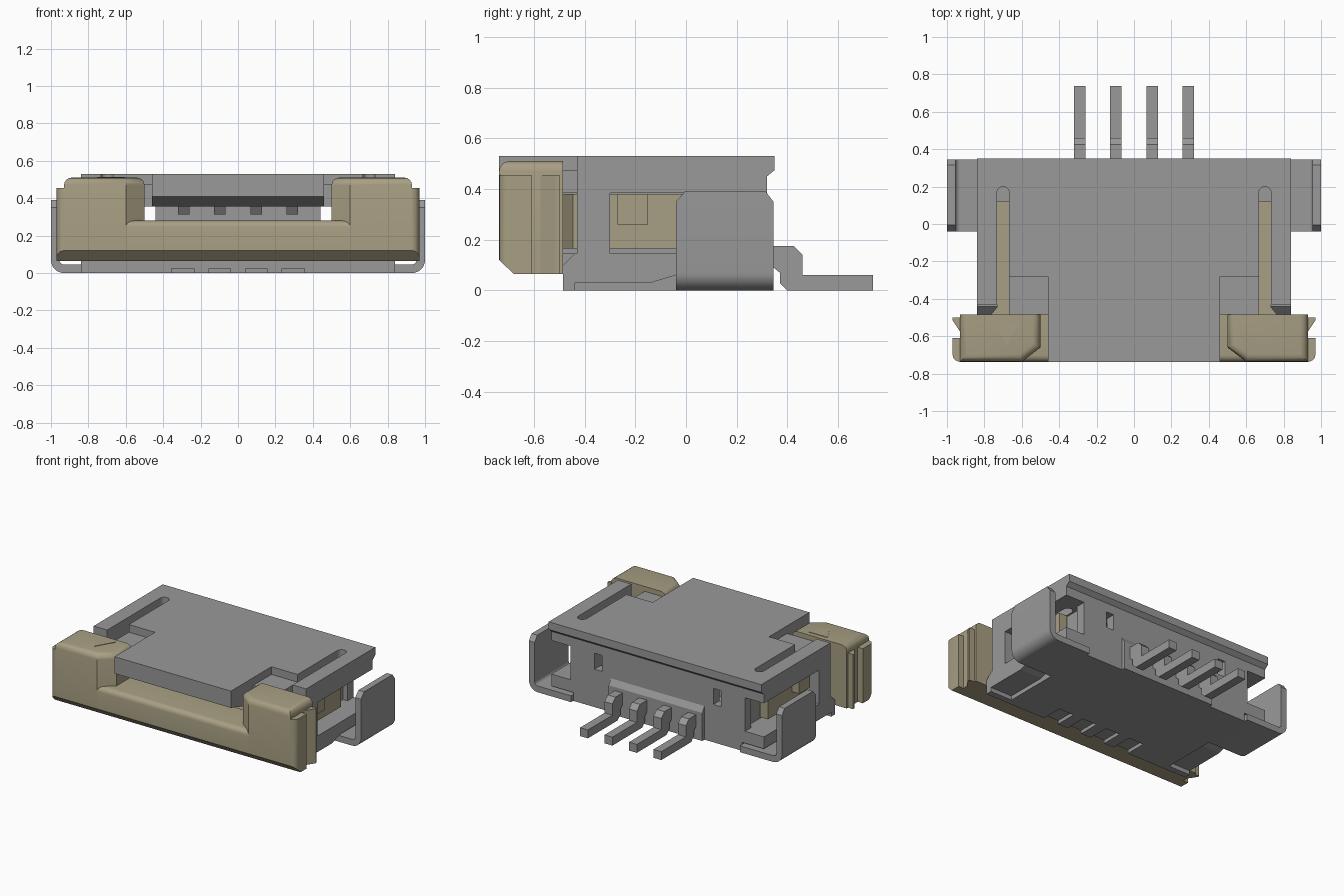
import bpy, bmesh, math

if "Cube" in bpy.data.objects:
    bpy.data.objects.remove(bpy.data.objects["Cube"])


def material(name, col):
    m = bpy.data.materials.new(name)
    m.diffuse_color = (*col, 1)
    m.use_nodes = True
    m.node_tree.nodes["Principled BSDF"].inputs["Base Color"].default_value = m.diffuse_color
    return m


GRAY = material("neutral gray", (0.32, 0.32, 0.32))
BEIGE = material("beige", (0.39, 0.345, 0.227))


def prism(bm, axis, pts, lo, hi):
    """Extrude a closed profile: axis x uses (y,z), y uses (x,z), z uses (x,y)."""
    def place(p, t):
        return {"x": (t, p[0], p[1]), "y": (p[0], t, p[1]), "z": (p[0], p[1], t)}[axis]
    a = [bm.verts.new(place(p, lo)) for p in pts]
    b = [bm.verts.new(place(p, hi)) for p in pts]
    faces = [bm.faces.new(a), bm.faces.new(b[::-1])]
    n = len(pts)
    for i in range(n):
        j = (i + 1) % n
        faces.append(bm.faces.new((a[i], b[i], b[j], a[j])))
    bmesh.ops.recalc_face_normals(bm, faces=faces)


def box(bm, x0, x1, y0, y1, z0, z1):
    x0, x1 = sorted((x0, x1))
    prism(bm, "z", [(x0, y0), (x1, y0), (x1, y1), (x0, y1)], z0, z1)


def finish(bm, name, mat, smooth=False):
    me = bpy.data.meshes.new(name)
    bmesh.ops.recalc_face_normals(bm, faces=bm.faces[:])
    bm.to_mesh(me)
    bm.free()
    ob = bpy.data.objects.new(name, me)
    me.materials.append(mat)
    bpy.context.collection.objects.link(ob)
    if smooth:
        bpy.context.view_layer.objects.active = ob
        ob.select_set(True)
        bpy.ops.object.shade_smooth_by_angle(angle=math.radians(32))
        ob.select_set(False)
    return ob


def arc(cx, cy, r, a0, a1, n):
    return [(cx + r * math.cos(math.radians(a0 + (a1 - a0) * i / n)),
             cy + r * math.sin(math.radians(a0 + (a1 - a0) * i / n))) for i in range(n + 1)]


def flip(pts):
    return [(-x, y) for x, y in reversed(pts)]


def cut_below(bm):
    """Front bottom chamfer of the slider."""
    r = bmesh.ops.bisect_plane(bm, geom=bm.verts[:] + bm.edges[:] + bm.faces[:],
                               plane_co=(0, -.737, .12), plane_no=(0, -.055, -.057),
                               clear_outer=True)
    edges = [e for e in r["geom_cut"] if isinstance(e, bmesh.types.BMEdge)]
    bmesh.ops.holes_fill(bm, edges=edges)


FRONT, BACK = -.737, .35

# Housing top: two layers with open-ended slots and shallow front pockets
slot = arc(.7, .167, .033, 180, 0, 8)
upper = [(.46, FRONT), (.46, -.28), (.667, -.28)] + slot + [(.733, -.43), (.84, -.43), (.84, BACK)]
lower = [(.667, -.485)] + slot + [(.733, -.43), (.84, -.43), (.84, .32)]
bm = bmesh.new()
prism(bm, "z", upper + flip(upper), .475, .53)
prism(bm, "z", lower + flip(lower), .385, .475)
# sloped back lip, lead-in front edge and ceiling of the cable slot
prism(bm, "x", [(.32, .475), (.32, .45), (BACK, .475)], -.84, .84)
prism(bm, "x", [(FRONT, .475), (FRONT, .41), (-.55, .355), (-.485, .355), (-.485, .475)], -.46, .46)
box(bm, -.5, .5, -.485, .25, .355, .385)
finish(bm, "housing_top", GRAY)

# Housing base with front underside grooves
bm = bmesh.new()
box(bm, -.667, .667, -.485, .32, .025, .145)
box(bm, -.667, .667, -.33, .32, 0, .025)
for a, b in ((-.667, -.355), (-.235, -.155), (-.04, .04), (.155, .235), (.355, .667)):
    box(bm, a, b, -.485, -.33, 0, .025)
for s in (-1, 1):
    prism(bm, "x", [(-.485, 0), (-.485, .1), (-.44, .145), (.32, .145), (.32, .06),
                    (-.04, .06), (-.14, .03), (-.44, .03), (-.44, 0)], s * .667, s * .84)
finish(bm, "housing_base", GRAY)

# Housing walls: inner sides, front posts, back panel with two notches
bm = bmesh.new()
for s in (-1, 1):
    box(bm, s * .5, s * .655, -.485, .25, .145, .385)
    box(bm, s * .745, s * .84, -.43, -.3, .145, .385)
    box(bm, s * .5, s * .69, .25, .32, .145, .385)
    box(bm, s * .44, s * .5, .25, .32, .145, .27)
box(bm, -.44, .44, .25, .32, .145, .385)
prism(bm, "x", [(.32, 0), (.345, 0), (.345, .2), (.32, .24)], -.37, .37)
finish(bm, "housing_walls", GRAY)

# Curled metal side tabs
bm = bmesh.new()
tab = [(.667, 0)] + arc(.93, .07, .07, -90, 0, 8) + [(1, .35), (.955, .35)] \
    + arc(.93, .07, .025, 0, -90, 8) + [(.667, .045)]
cap = [(-.04, .35), (-.005, .39), (.315, .39), (.345, .35)]
for s in (-1, 1):
    prism(bm, "y", tab if s > 0 else flip(tab), -.04, .345)
    prism(bm, "x", cap, s * .955, s)
finish(bm, "side_tabs", GRAY, True)

# Four contacts: bent solder tails at the back, beams in the slot
tail = [(.33, .175), (.425, .175), (.46, .14), (.46, .06), (.737, .06), (.737, 0),
        (.40, 0), (.37, .03), (.37, .07), (.345, .09), (.33, .09)]
beam = [(-.45, .355), (-.42, .312), (.25, .312), (.25, .355)]
for i in range(4):
    x = -.29 + i * .1935
    bm = bmesh.new()
    prism(bm, "x", tail, x - .031, x + .031)
    prism(bm, "x", beam, x - .031, x + .031)
    finish(bm, f"contact_{i + 1}", GRAY)

# Slider: cross bar and tongue
bm = bmesh.new()
bar = [(FRONT, .12), (-.68, .065), (-.485, .065), (-.485, .28)] \
    + arc(-.702, .245, .035, 90, 180, 5)
prism(bm, "x", bar, -.6, .6)
box(bm, -.49, .49, -.485, -.02, .15, .24)
finish(bm, "slider_bar", BEIGE, True)

# Slider end blocks with rounded tops, outer grips, and latch arms
foot = [(.5, -.485), (.5, -.66), (.6, FRONT), (.93, FRONT), (.93, -.485)]
grip = [(.93, FRONT)] + arc(.93, -.697, .04, -90, 0, 5)[1:] + [(.97, -.61), (.93, -.61)]
nub = [(.93, -.575), (.97, -.515), (.97, -.5), (.93, -.5)]
root = [(.66, -.485), (.765, -.485), (.733, -.445), (.667, -.445)]
for s, side in ((-1, "left"), (1, "right")):
    def m(p):
        return p if s > 0 else flip(p)
    bm = bmesh.new()
    prism(bm, "z", m(foot), .065, .51)
    top = [e for e in bm.edges if all(v.co.z > .5 for v in e.verts)
           and not all(v.co.y > -.49 for v in e.verts)]
    bmesh.ops.bevel(bm, geom=top, offset=.04, segments=4, profile=.5, affect="EDGES")
    cut_below(bm)
    finish(bm, f"slider_block_{side}", BEIGE, True)
    bm = bmesh.new()
    prism(bm, "z", m(grip), .065, .455)
    cut_below(bm)
    prism(bm, "z", m(nub), .065, .455)
    finish(bm, f"slider_grip_{side}", BEIGE, True)
    bm = bmesh.new()
    box(bm, s * .668, s * .732, -.485, .12, .165, .38)
    box(bm, s * .732, s * .79, -.27, -.15, .26, .38)
    prism(bm, "z", m(root), .165, .38)
    finish(bm, f"slider_arm_{side}", BEIGE)

# Triangular position mark on the left block
bm = bmesh.new()
prism(bm, "z", [(-.755, -.52), (-.605, -.52), (-.68, -.65)], .508, .513)
finish(bm, "position_mark", BEIGE)
